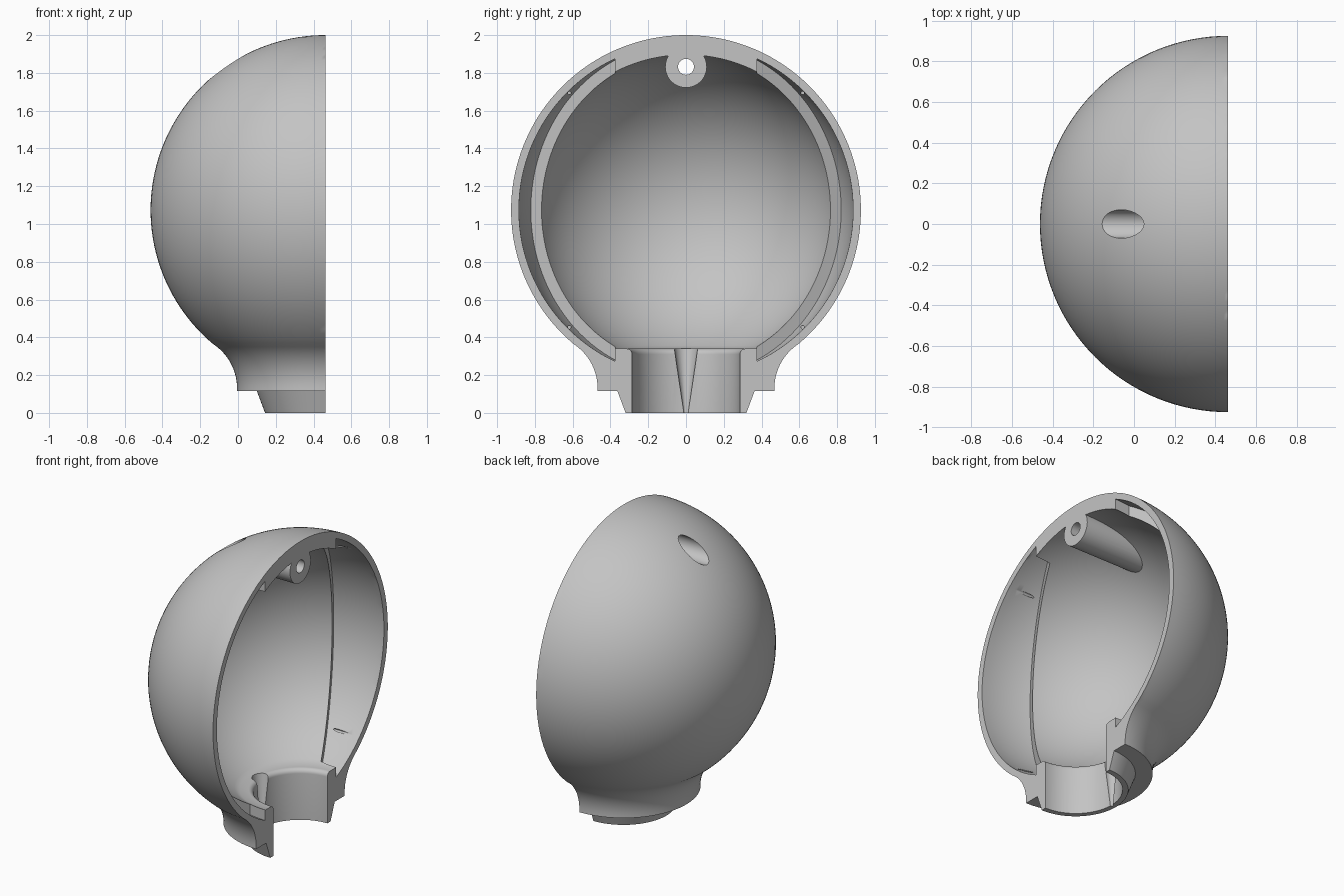
import bpy, bmesh, math
from mathutils import Matrix, Vector

cube = bpy.data.objects.get("Cube")
if cube:
    bpy.data.objects.remove(cube, do_unlink=True)

ZC = 1.074          # centre height of the globe
R_OUT, R_IN, R_SEAT = 0.926, 0.822, 0.885
R_BORE, COLLAR_Z = 0.285, 0.34


def finish(bm, name):
    bmesh.ops.recalc_face_normals(bm, faces=bm.faces)
    mesh = bpy.data.meshes.new(name)
    bm.to_mesh(mesh)
    bm.free()
    obj = bpy.data.objects.new(name, mesh)
    bpy.context.collection.objects.link(obj)
    return obj


def arc(cx, cz, r, a0, a1, n):
    """Points on an arc, angles measured from the +r direction."""
    return [(cx + r * math.cos(a0 + (a1 - a0) * i / n),
             cz + r * math.sin(a0 + (a1 - a0) * i / n)) for i in range(n + 1)]


def revolve(name, profile, steps=128):
    bm = bmesh.new()
    verts = [bm.verts.new((max(r, 0), 0, z)) for r, z in profile]
    edges = [bm.edges.new(pair) for pair in zip(verts, verts[1:])]
    bmesh.ops.spin(bm, geom=verts + edges, cent=(0, 0, 0), axis=(0, 0, 1),
                   angle=math.tau, steps=steps)
    bmesh.ops.remove_doubles(bm, verts=bm.verts, dist=1e-5)
    return finish(bm, name)


def rod(name, r1, r2, start, end, segments=48):
    start, end = Vector(start), Vector(end)
    axis = end - start
    bm = bmesh.new()
    bmesh.ops.create_cone(
        bm, cap_ends=True, segments=segments, radius1=r1, radius2=r2, depth=axis.length,
        matrix=Matrix.Translation((start + end) / 2) @ axis.to_track_quat('Z', 'Y').to_matrix().to_4x4())
    return finish(bm, name)


def prism(name, outline, z0, z1):
    bm = bmesh.new()
    face = bm.faces.new([bm.verts.new((x, y, z0)) for x, y in outline])
    new = bmesh.ops.extrude_face_region(bm, geom=[face])["geom"]
    bmesh.ops.translate(bm, vec=(0, 0, z1 - z0),
                        verts=[v for v in new if isinstance(v, bmesh.types.BMVert)])
    return finish(bm, name)


def combine(target, tool, operation='DIFFERENCE'):
    mod = target.modifiers.new("cut", 'BOOLEAN')
    mod.operation, mod.solver, mod.object = operation, 'EXACT', tool
    bpy.context.view_layer.objects.active = target
    bpy.ops.object.modifier_apply(modifier=mod.name)
    bpy.data.objects.remove(tool, do_unlink=True)


# Outer body: plug ring, flange, concave neck and globe
fillet_r, fillet_z, flange_r = 0.28, 0.13, 0.468
fx = flange_r + fillet_r
meet = math.atan2(ZC - fillet_z, -fx)
outer = [(0, 0), (0.32, 0), (0.363, 0.115), (flange_r, 0.115)]
outer += arc(fx, fillet_z, fillet_r, math.pi, meet, 12)
outer += arc(0, ZC, R_OUT, meet - math.pi, math.pi / 2, 64)[1:]
shell = revolve("half_globe_shell", outer)
combine(shell, prism("half_space", [(0, -2), (0, 2), (-2, 2), (-2, -2)], -1, 3), 'INTERSECT')

# Cavity: bore with a rounded lip opening into the inner sphere
lip = 0.03
low = math.asin((COLLAR_Z - ZC) / R_IN)
inner = [(0, -0.1), (R_BORE, -0.1)]
inner += arc(R_BORE + lip, COLLAR_Z - lip, lip, math.pi, math.pi / 2, 6)
inner += arc(0, ZC, R_IN, low, math.pi / 2, 64)
cavity = revolve("cavity", inner)

# Screw boss is left standing inside the cavity
boss_z = 1.832
combine(cavity, rod("boss", 0.11, 0.11, (-1.5, 0, boss_z), (1.5, 0, boss_z), 64))
combine(shell, cavity)

# Slanted seats along both sides of the rim
for side in (-1, 1):
    seat = revolve("seat", arc(0, ZC, R_SEAT, -math.pi / 2, math.pi / 2, 64))
    plan = [(0.2, 0.375), (-0.11, 0.375), (-0.415, 1.0), (0.2, 1.0)]
    combine(seat, prism("wedge", [(x, side * y) for x, y in plan], -0.5, 2.5), 'INTERSECT')
    combine(shell, seat)
    # Small locating holes grazing the seat wall
    for z in (ZC - 0.62, ZC + 0.62):
        combine(shell, rod("pin_hole", 0.009, 0.009, (-0.19, side * 0.617, z),
                           (-0.02, side * 0.617, z), 12))

# Screw hole, outer counterbore and tapered wire groove in the bore
combine(shell, rod("screw_hole", 0.042, 0.042, (-1.5, 0, boss_z), (0.5, 0, boss_z)))
combine(shell, rod("counterbore", 0.07, 0.07, (-1.5, 0, boss_z), (-0.26, 0, boss_z)))
combine(shell, rod("wire_groove", 0.01, 0.065, (-R_BORE, 0, -0.01), (-R_BORE, 0, 0.36)))

# Place the cut plane so the part is centred
shell.data.transform(Matrix.Translation((R_OUT / 2, 0, 0)))

# Plain grey plastic
grey = bpy.data.materials.new("grey_plastic")
grey.use_nodes = True
colour = (0.55, 0.55, 0.55, 1)
grey.diffuse_color = colour
grey.node_tree.nodes["Principled BSDF"].inputs["Base Color"].default_value = colour
shell.data.materials.clear()
shell.data.materials.append(grey)
for poly in shell.data.polygons:
    poly.material_index = 0

bpy.ops.object.select_all(action='DESELECT')
shell.select_set(True)
bpy.context.view_layer.objects.active = shell
bpy.ops.object.shade_smooth_by_angle(angle=math.radians(30))
